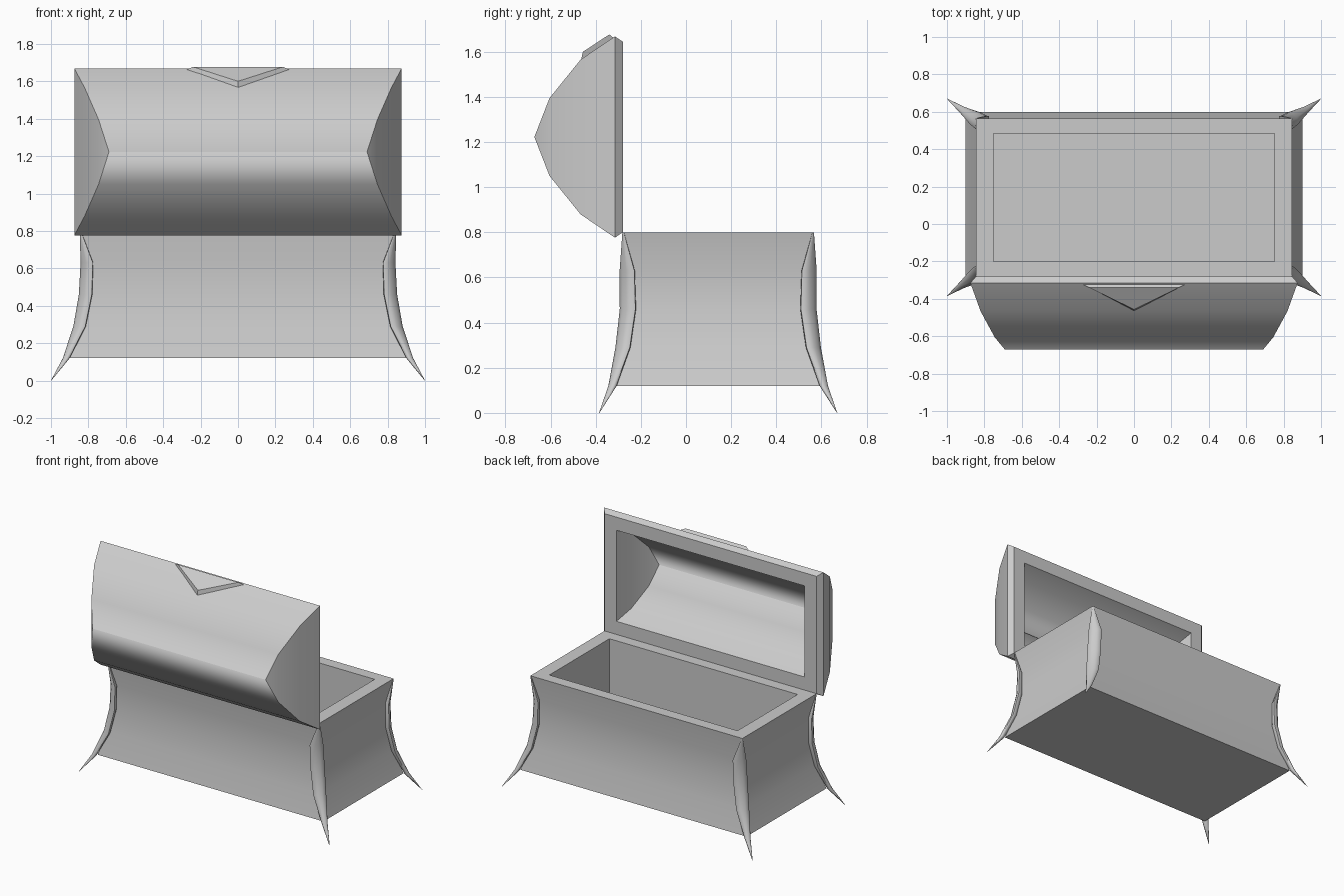
import bpy, bmesh, math
from mathutils import Vector

if "Cube" in bpy.data.objects:
    bpy.data.objects.remove(bpy.data.objects["Cube"], do_unlink=True)

MID_Y = 0.1425      # centre of the box, front to back
LID_Z = 1.2225      # centre height of the open lid

grey = bpy.data.materials.new("plain_grey")
grey.use_nodes = True
grey.diffuse_color = (0.6, 0.6, 0.6, 1)
grey.node_tree.nodes["Principled BSDF"].inputs["Base Color"].default_value = grey.diffuse_color


def loft(name, rings, angle=30):
    """Skin a list of equal-length closed rings and cap both ends."""
    bm = bmesh.new()
    loops = [[bm.verts.new(p) for p in ring] for ring in rings]
    for a, b in zip(loops, loops[1:]):
        n = len(a)
        for i in range(n):
            j = (i + 1) % n
            bm.faces.new((a[i], a[j], b[j], b[i]))
    bm.faces.new(loops[0])
    bm.faces.new(loops[-1])
    bmesh.ops.remove_doubles(bm, verts=bm.verts, dist=0.0005)
    bmesh.ops.dissolve_degenerate(bm, edges=bm.edges, dist=0.0005)
    bmesh.ops.recalc_face_normals(bm, faces=bm.faces)
    mesh = bpy.data.meshes.new(name)
    bm.to_mesh(mesh)
    bm.free()
    mesh.materials.append(grey)
    obj = bpy.data.objects.new(name, mesh)
    bpy.context.collection.objects.link(obj)
    bpy.ops.object.select_all(action='DESELECT')
    obj.select_set(True)
    bpy.context.view_layer.objects.active = obj
    bpy.ops.object.shade_smooth_by_angle(angle=math.radians(angle))
    return obj


CORNERS = ((-1, -1), (1, -1), (1, 1), (-1, 1))


def flat_ring(hx, hy, z):
    return [(sx * hx, MID_Y + sy * hy, z) for sx, sy in CORNERS]


def upright_ring(hx, hz, y):
    return [(sx * hx, y, LID_Z + sz * hz) for sx, sz in CORNERS]


# Box: waisted outer walls, flat rim, straight inner walls, floor
loft("chest_box", [flat_ring(*r) for r in (
    (0.90, 0.455, 0.12), (0.845, 0.42, 0.29), (0.815, 0.40, 0.46),
    (0.81, 0.403, 0.63), (0.845, 0.4225, 0.80),
    (0.75, 0.342, 0.80), (0.75, 0.342, 0.18))])

# Open lid: hollow hipped dome, from the outer ridge round to the inner ridge
lid = loft("chest_lid", [upright_ring(*r) for r in (
    (0.69, 0.004, -0.672), (0.745, 0.172, -0.605), (0.82, 0.343, -0.467),
    (0.875, 0.446, -0.315), (0.845, 0.4225, -0.28),
    (0.75, 0.328, -0.28), (0.715, 0.27, -0.40),
    (0.66, 0.14, -0.52), (0.62, 0.004, -0.58))])

# Close the two ridges of the lid to a single crease
for v in lid.data.vertices:
    if abs(v.co.z - LID_Z) < 0.01:
        v.co.z = LID_Z

# Triangular clasp raised on the lid
loft("lid_clasp", [
    [(-0.295, -0.312, 1.655), (0, -0.465, 1.562), (0.295, -0.312, 1.655)],
    [(-0.24, -0.34, 1.677), (0, -0.457, 1.60), (0.24, -0.34, 1.677)]], 10)

# Corner legs: lens-shaped section wrapped over each corner, flaring to a point
STATIONS = (  # height, x, distance from MID_Y, half width, half depth
    (0.80, 0.843, 0.421, 0.004, 0.003), (0.63, 0.808, 0.403, 0.045, 0.019),
    (0.46, 0.815, 0.400, 0.047, 0.022), (0.29, 0.847, 0.422, 0.043, 0.021),
    (0.12, 0.918, 0.468, 0.020, 0.017), (0.0, 0.999, 0.527, 0.001, 0.001))
SIDES = 10


def leg_ring(sx, sy, z, x, d, w, t):
    out = Vector((sx, sy, 0)).normalized()
    across = Vector((-sy, sx, 0)).normalized()
    centre = Vector((sx * x, MID_Y + sy * d, z))
    turns = [2 * math.pi * i / SIDES for i in range(SIDES)]
    return [centre + across * w * math.cos(a) + out * t * math.sin(a) for a in turns]


for sx, side in ((1, "left"), (-1, "right")):
    for sy, end in ((-1, "front"), (1, "back")):
        loft(f"{end}_{side}_leg", [leg_ring(sx, sy, *s) for s in STATIONS], 60)
